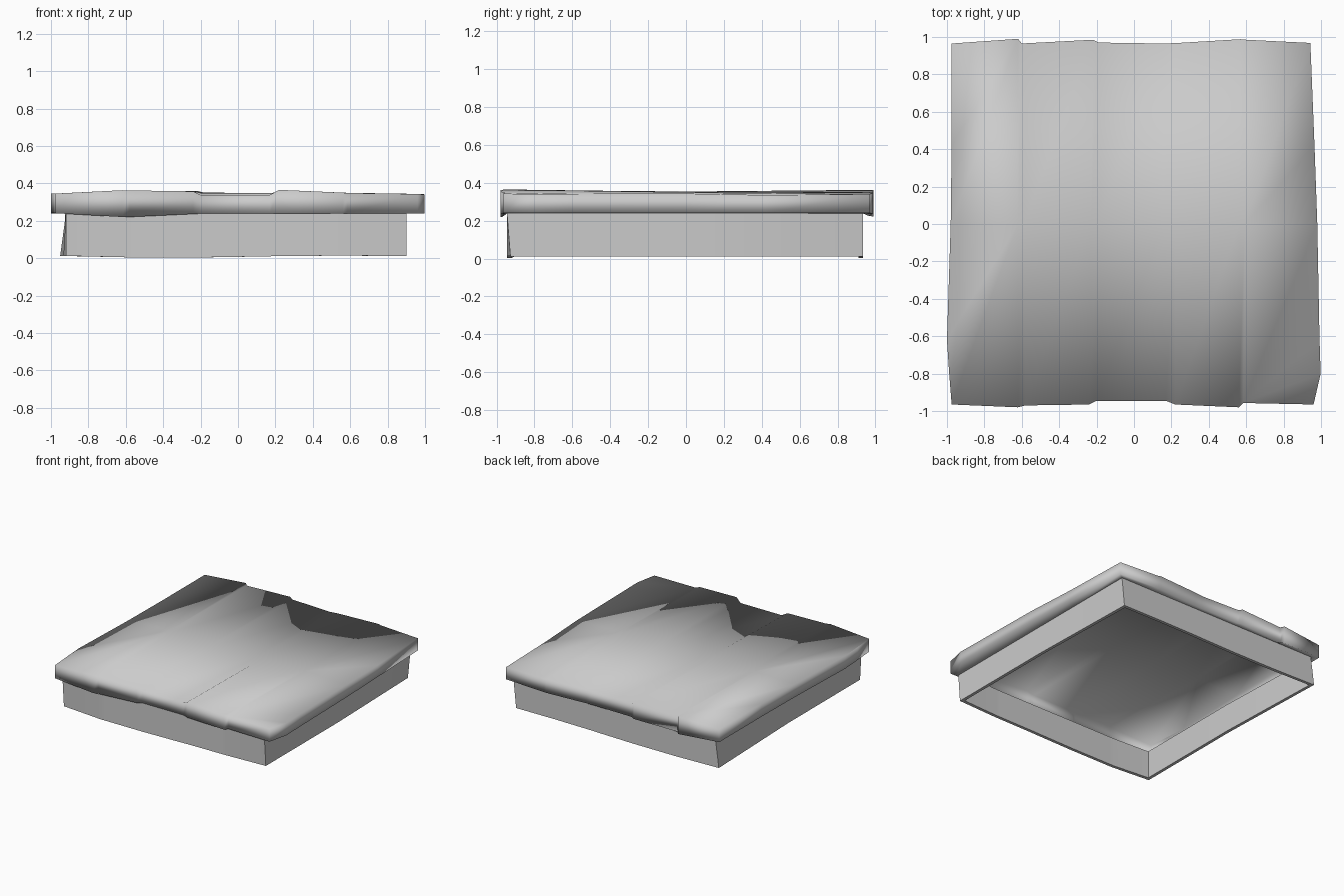
import bpy, bmesh

if "Cube" in bpy.data.objects:
    bpy.data.objects.remove(bpy.data.objects["Cube"])

# Edge profiles of the top: (x, y, top z, rim bottom z)
front = [(-.975, -.965, .345, .240), (-.62, -.98, .363, .220), (-.58, -.97, .362, .220),
         (-.24, -.965, .357, .236), (-.20, -.945, .338, .238), (.17, -.945, .338, .238),
         (.22, -.965, .365, .238), (.56, -.98, .350, .238), (.585, -.957, .348, .240),
         (.96, -.965, .343, .240)]
back = [(-.975, .965, .345, .240), (-.62, .99, .363, .222), (-.60, .965, .358, .225),
        (-.22, .985, .360, .235), (-.19, .97, .352, .238), (.15, .965, .345, .238),
        (.22, .967, .350, .238), (.57, .988, .350, .238), (.60, .985, .346, .238),
        (.943, .968, .340, .240)]
# Rows between front and back: (y, left x, right x, right edge z)
rows = [(-.80, -.988, .998, .340), (-.62, -1.0, .992, .342),
        (0, -.98, .980, .343), (.42, -.975, .965, .335)]
KEY = [0, 3, 5]          # rows that cross the whole top
PLATEAU = .350


def mesh_object(name, verts, faces):
    me = bpy.data.meshes.new(name)
    me.from_pydata(verts, [], faces)
    bm = bmesh.new()
    bm.from_mesh(me)
    bmesh.ops.delete(bm, geom=[v for v in bm.verts if not v.link_faces], context='VERTS')
    bm.to_mesh(me)
    bm.free()
    ob = bpy.data.objects.new(name, me)
    bpy.context.collection.objects.link(ob)
    return ob


def middle_row(y, xl, xr, zr):
    t = (y + .97) / 1.94
    out = []
    for f, b in zip(front, back):
        x, z, low = [f[k] + (b[k] - f[k]) * t for k in (0, 2, 3)]
        out.append((x, y, z + (PLATEAU - z) * .7, low))
    out[0] = (xl, y, .345, .24)
    out[-1] = (xr, y, zr, .24)
    return out


n = len(front)
grid = [front] + [middle_row(*r) for r in rows] + [back]
m = len(grid)

# Perimeter indices, counter-clockwise seen from above
loop = ([(0, i) for i in range(n)] + [(j, n - 1) for j in range(1, m)]
        + [(m - 1, i) for i in range(n - 2, -1, -1)] + [(j, 0) for j in range(m - 2, 0, -1)])
L = len(loop)


def ring_faces(start, count):
    return [(start + (r + 1) * L + k, start + (r + 1) * L + (k + 1) % L,
             start + r * L + (k + 1) % L, start + r * L + k)
            for r in range(count) for k in range(L)]


# Skirt outline from the perimeter
upper, lower, lip, inner = [], [], [], []
for j, i in loop:
    x, y = grid[j][i][:2]
    sx = -.92 if i == 0 else .90 if i == n - 1 else x * .93
    sy = -.945 if j == 0 else .935 if j == m - 1 else y * .96
    upper.append((sx, sy, .238))
    bx, by = sx, sy
    if i == 0:                       # left wall splays out towards the back
        bx -= .033 * max(0, sy)
    if i == n - 1:                   # right wall leans in towards the back
        bx -= .025 * max(0, sy)
    if j == 0 and i in (0, n - 1):   # front corners pull in
        by += .018
    z = .012 if i in (0, n - 1) else .004 + .012 * max(0, sx) * (.9 - sx) * 4
    lower.append((bx, by, z))
    lip.append((bx - .025 * (i == n - 1) + .025 * (i == 0),
                by - .025 * (j == m - 1) + .025 * (j == 0), z))
    inner.append((lip[-1][0], lip[-1][1], .236))

# Top sheet in wide strips, with hanging rim and its underside ledge
verts = [p[:3] for row in grid for p in row]
faces = []
for a, b in zip(KEY, KEY[1:]):
    for i in range(1, n - 2):
        faces.append((a * n + i, a * n + i + 1, b * n + i + 1, b * n + i))
    faces.append([a * n + 1, b * n + 1] + [j * n for j in range(b, a - 1, -1)])
    faces.append([b * n + n - 2, a * n + n - 2] + [j * n + n - 1 for j in range(a, b + 1)])
base = len(verts)
verts += [(grid[j][i][0], grid[j][i][1], grid[j][i][3]) for j, i in loop] + upper
for k in range(L):
    q = (k + 1) % L
    a, b = loop[k], loop[q]
    faces.append((base + k, base + q, b[0] * n + b[1], a[0] * n + a[1]))
faces += ring_faces(base, 1)
top = mesh_object("top_cover", verts, faces)
top.data.polygons.foreach_set("use_smooth", [True] * len(faces))

# Open skirt frame: outer wall, bottom lip, inner wall
skirt = mesh_object("skirt", upper + lower + lip + inner, ring_faces(0, 3))
bpy.context.view_layer.objects.active = skirt
skirt.select_set(True)
bpy.ops.object.shade_smooth_by_angle()
